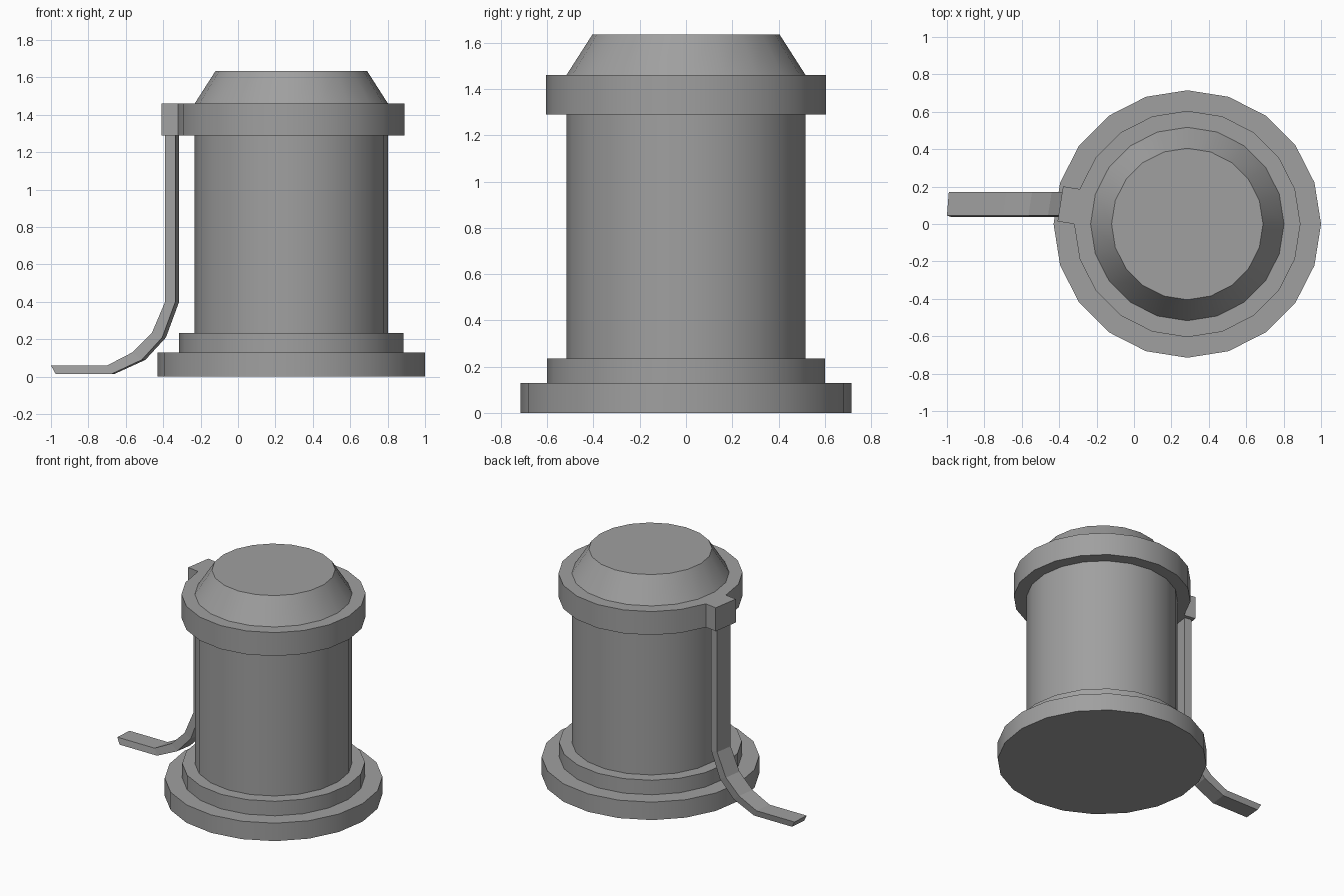
import bpy, bmesh, math
from mathutils import Vector

if "Cube" in bpy.data.objects:
    bpy.data.objects.remove(bpy.data.objects["Cube"])

SIDES = 20
AXIS_X = 0.285

grey = bpy.data.materials.new("mid grey")
grey.use_nodes = True
grey.diffuse_color = (0.35, 0.35, 0.35, 1)
grey.node_tree.nodes["Principled BSDF"].inputs["Base Color"].default_value = grey.diffuse_color


def finish(name, bm):
    mesh = bpy.data.meshes.new(name)
    bm.to_mesh(mesh)
    bm.free()
    obj = bpy.data.objects.new(name, mesh)
    bpy.context.collection.objects.link(obj)
    mesh.materials.append(grey)
    bpy.ops.object.select_all(action="DESELECT")
    obj.select_set(True)
    bpy.context.view_layer.objects.active = obj
    bpy.ops.object.shade_smooth_by_angle(angle=math.radians(25))
    return obj


def skin(bm, rings):
    """Bridge successive closed rings of vertices with quads."""
    for a, b in zip(rings, rings[1:]):
        for i in range(len(a)):
            j = (i + 1) % len(a)
            bm.faces.new((a[i], a[j], b[j], b[i]))


def lathe(profile, cap_bottom=False, cap_top=False):
    bm = bmesh.new()
    rings = []
    for r, z in profile:
        angles = [math.tau * i / SIDES for i in range(SIDES)]
        rings.append([bm.verts.new((AXIS_X + r * math.cos(a), r * math.sin(a), z))
                      for a in angles])
    skin(bm, rings)
    if cap_bottom:
        bm.faces.new(rings[0][::-1])
    if cap_top:
        bm.faces.new(rings[-1])
    bm.normal_update()
    return bm


# Stepped foot, barrel and tapered cap
finish("base", lathe([(0.715, 0), (0.715, 0.13), (0.6, 0.13)], cap_bottom=True))
finish("base_step", lathe([(0.6, 0.13), (0.6, 0.235), (0.517, 0.235)]))
finish("barrel", lathe([(0.517, 0.235), (0.517, 1.29)]))
finish("cap", lathe([(0.517, 1.46), (0.405, 1.635)], cap_top=True))

# Collar, with one side face pulled out into a lug
bm = lathe([(0.517, 1.29), (0.605, 1.29), (0.605, 1.46), (0.517, 1.46)])
out = Vector((math.cos(math.radians(171)), math.sin(math.radians(171)), 0))
lug = max(bm.faces, key=lambda f: f.normal.dot(out))
lug = bmesh.ops.extrude_discrete_faces(bm, faces=[lug])["faces"][0]
bmesh.ops.translate(bm, verts=lug.verts, vec=out * 0.09)
bm.normal_update()
finish("collar", bm)

# Strap hanging from the lug and curving out along the ground
# Each station: outer x, outer z, inner x, inner z, sideways skew
path = [(-0.39, 1.29, -0.335, 1.29, 0.02),
        (-0.39, 0.4, -0.335, 0.4, 0.02),
        (-0.46, 0.235, -0.405, 0.21, 0.02),
        (-0.565, 0.13, -0.515, 0.09, 0.02),
        (-0.70, 0.06, -0.675, 0.015, 0.015),
        (-1.0, 0.06, -0.975, 0.015, 0.01)]
bm = bmesh.new()
rings = [[bm.verts.new(p) for p in ((ox, 0.045, oz), (ix, 0.037, iz),
                                    (ix + s, 0.163, iz), (ox + s, 0.172, oz))]
         for ox, oz, ix, iz, s in path]
skin(bm, rings)
bm.faces.new(rings[-1])
bmesh.ops.recalc_face_normals(bm, faces=bm.faces)
strap = finish("strap", bm)
for poly in strap.data.polygons:
    poly.use_smooth = False
